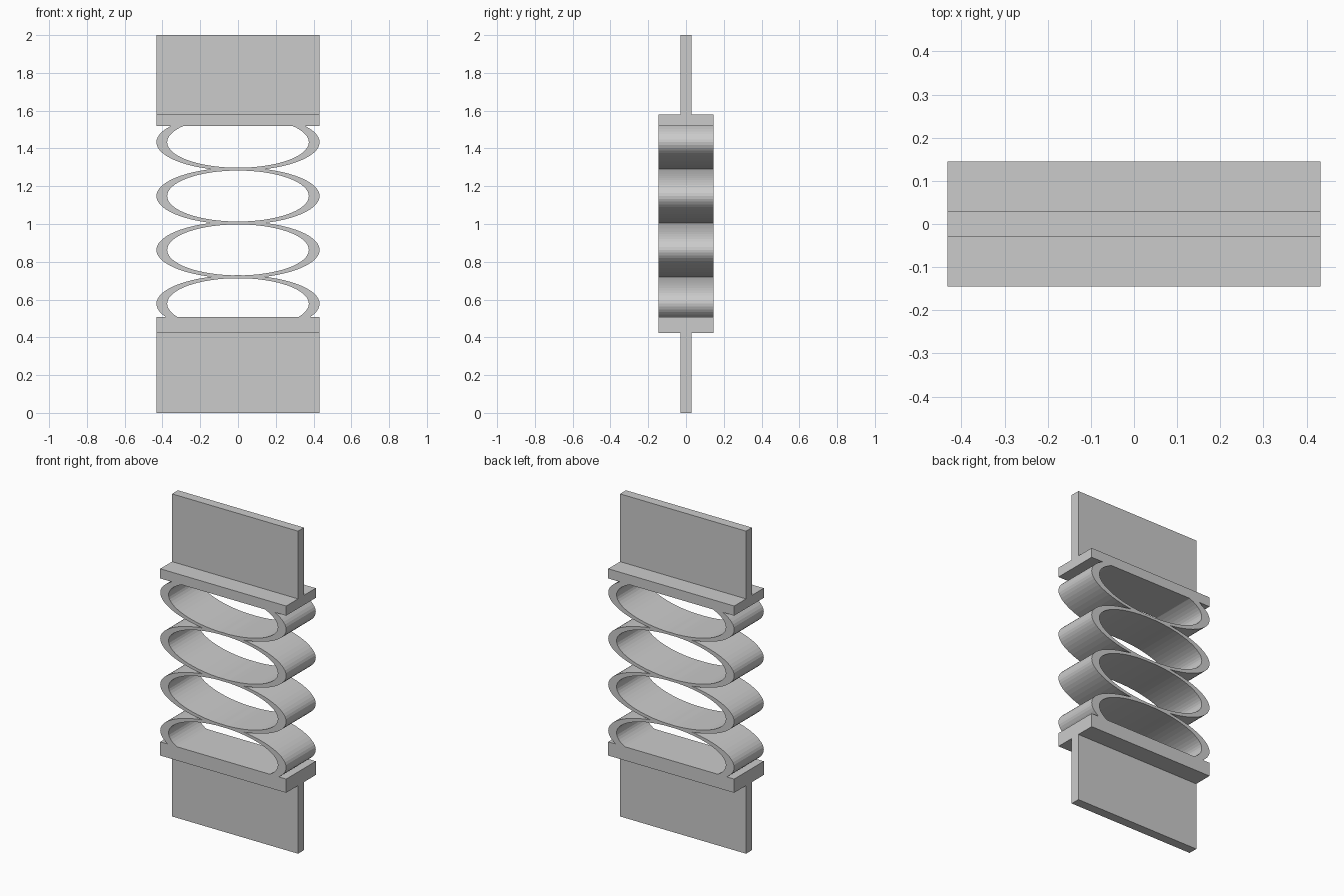
import bpy
import bmesh
from math import cos, sin, pi

cube = bpy.data.objects.get("Cube")
if cube:
    bpy.data.objects.remove(cube, do_unlink=True)

HALF_WIDTH, HALF_DEPTH, WALL = 0.432, 0.145, 0.029
LOWER_FACE, UPPER_FACE = 0.507, 1.52    # plate faces that hold the rings
SEGMENTS = 64

grey = bpy.data.materials.new("plain_grey")
grey.use_nodes = True
colour = (0.6, 0.6, 0.6, 1)
grey.diffuse_color = colour
grey.node_tree.nodes["Principled BSDF"].inputs["Base Color"].default_value = colour


def finish(name, bm):
    bmesh.ops.recalc_face_normals(bm, faces=bm.faces)
    mesh = bpy.data.meshes.new(name)
    bm.to_mesh(mesh)
    bm.free()
    mesh.materials.append(grey)
    obj = bpy.data.objects.new(name, mesh)
    bpy.context.collection.objects.link(obj)
    return obj


def block(name, half_depth, bottom, top):
    bm = bmesh.new()
    bmesh.ops.create_cube(bm, size=2)
    for v in bm.verts:
        v.co.x *= HALF_WIDTH
        v.co.y *= half_depth
        v.co.z = top if v.co.z > 0 else bottom
    finish(name, bm)


def ring(name, centre):
    # Elliptical band with a thicker wall at the sides
    bm = bmesh.new()
    loops = []
    for rx, rz, y in ((HALF_WIDTH, 0.151, -HALF_DEPTH), (HALF_WIDTH, 0.151, HALF_DEPTH),
                      (0.375, 0.135, HALF_DEPTH), (0.375, 0.135, -HALF_DEPTH)):
        angles = [2 * pi * i / SEGMENTS for i in range(SEGMENTS)]
        loops.append([bm.verts.new((rx * cos(a), y, centre + rz * sin(a))) for a in angles])
    for k in range(4):
        a, b = loops[k], loops[(k + 1) % 4]
        for i in range(SEGMENTS):
            j = (i + 1) % SEGMENTS
            bm.faces.new((a[i], a[j], b[j], b[i]))
    # Trim the band where it meets a plate
    for height, direction in ((LOWER_FACE, -1), (UPPER_FACE, 1)):
        bmesh.ops.bisect_plane(bm, geom=bm.verts[:] + bm.edges[:] + bm.faces[:],
                               plane_co=(0, 0, height), plane_no=(0, 0, direction),
                               clear_outer=True)
    finish(name, bm)


# End walls and the plates that carry the rings
block("lower_wall", WALL, 0, 0.422)
block("lower_plate", HALF_DEPTH, 0.422, LOWER_FACE)
block("upper_plate", HALF_DEPTH, UPPER_FACE, 1.58)
block("upper_wall", WALL, 1.58, 2)

# Stack of flexible rings
for n in range(4):
    ring(f"spring_ring_{n + 1}", 0.578 + 0.285 * n)
